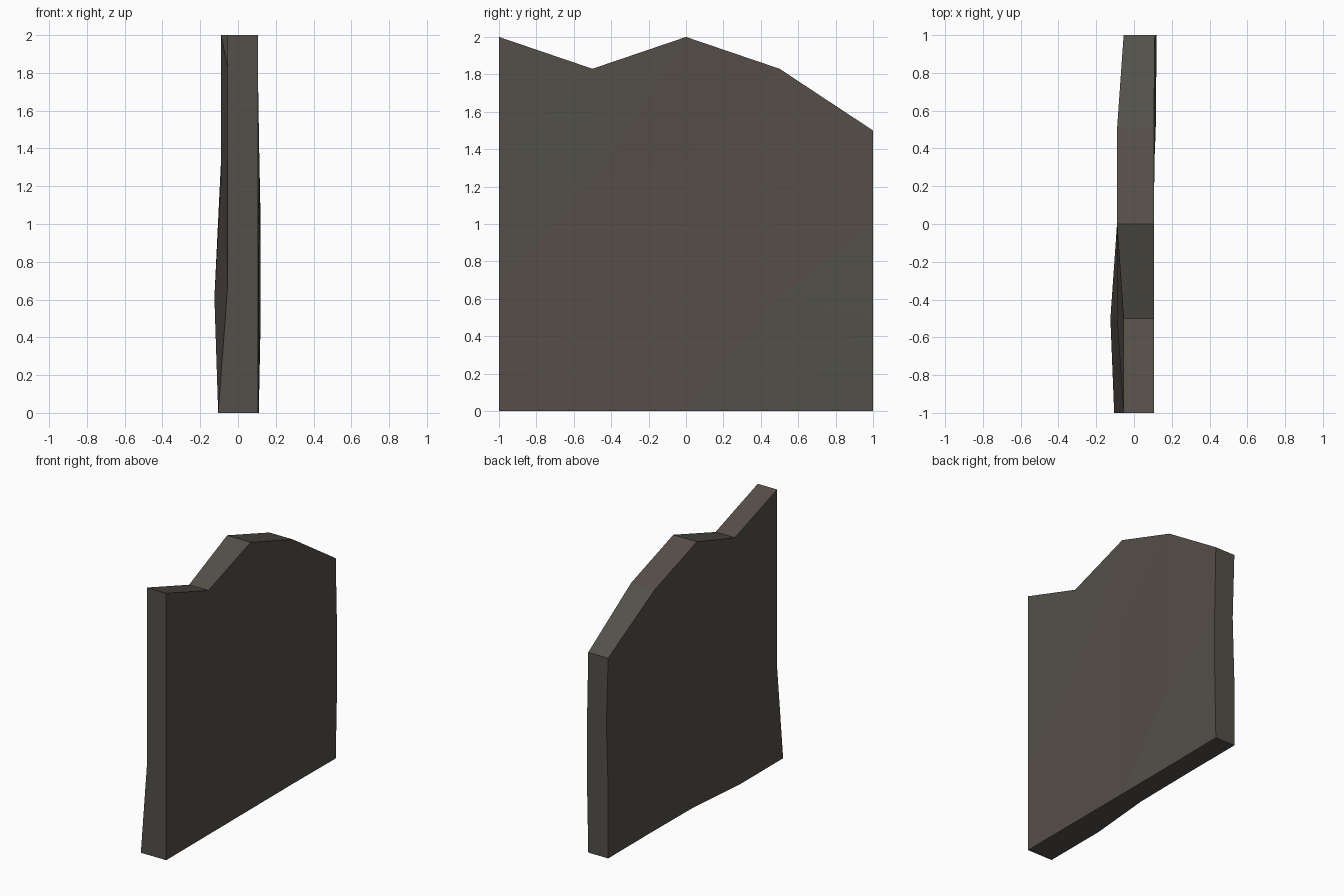
import bpy
import bmesh

cube = bpy.data.objects.get("Cube")
if cube:
    bpy.data.objects.remove(cube, do_unlink=True)


def make_material(name, rgb):
    mat = bpy.data.materials.new(name)
    mat.use_nodes = True
    color = (*rgb, 1.0)
    mat.diffuse_color = color
    bsdf = next(n for n in mat.node_tree.nodes if n.type == 'BSDF_PRINCIPLED')
    bsdf.inputs["Base Color"].default_value = color
    return mat


GREY, BROWN = 0, 1
materials = [make_material("grey_stone", (0.087, 0.081, 0.068)),
             make_material("brown_stone", (0.092, 0.076, 0.066))]

# Broken top outline, from the front end to the back end
columns = [-1, -0.5, 0, 0.5, 1]
heights = [2, 1.83, 2, 1.83, 1.5]

# Uneven x of each broad side: one row per level, bottom to top
left_x = [[0.105, 0.105, 0.105, 0.105, 0.11],
          [0.105, 0.10, 0.095, 0.11, 0.12],
          [0.105, 0.10, 0.095, 0.115, 0.12],
          [0.105, 0.105, 0.105, 0.105, 0.11]]
right_x = [[-0.105, -0.105, -0.06, -0.055, -0.055],
           [-0.055, -0.125, -0.08, -0.07, -0.055],
           [-0.055, -0.09, -0.09, -0.08, -0.04],
           [-0.055, -0.055, -0.09, -0.09, -0.055]]
LEVELS, SPANS = len(left_x) - 1, len(columns) - 1

bm = bmesh.new()


def make_grid(table):
    return [[bm.verts.new((x, y, h * level / LEVELS))
             for x, y, h in zip(row, columns, heights)]
            for level, row in enumerate(table)]


left, right = make_grid(left_x), make_grid(right_x)


def add_face(verts, material):
    bm.faces.new(verts).material_index = material


# Broad sides, split along rising diagonals, brown in a slanted band
for grid in (left, right):
    for i in range(LEVELS):
        for j in range(SPANS):
            a, b = grid[i][j], grid[i][j + 1]
            c, d = grid[i + 1][j + 1], grid[i + 1][j]
            for tri in ((a, b, c), (a, c, d)):
                slant = sum(v.co.z - v.co.y for v in tri) / 3
                add_face(tri, BROWN if 0 < slant < 1.75 else GREY)

# Top and bottom edges
for j in range(SPANS):
    for level, material in ((0, GREY), (LEVELS, BROWN if j % 2 == 0 else GREY)):
        add_face((left[level][j], left[level][j + 1],
                  right[level][j + 1], right[level][j]), material)

# Front and back ends
for i in range(LEVELS):
    for j in (0, SPANS):
        add_face((left[i][j], left[i + 1][j],
                  right[i + 1][j], right[i][j]), GREY)

bmesh.ops.recalc_face_normals(bm, faces=bm.faces)
mesh = bpy.data.meshes.new("broken_wall")
bm.to_mesh(mesh)
bm.free()
for mat in materials:
    mesh.materials.append(mat)
wall = bpy.data.objects.new("broken_wall", mesh)
bpy.context.collection.objects.link(wall)
